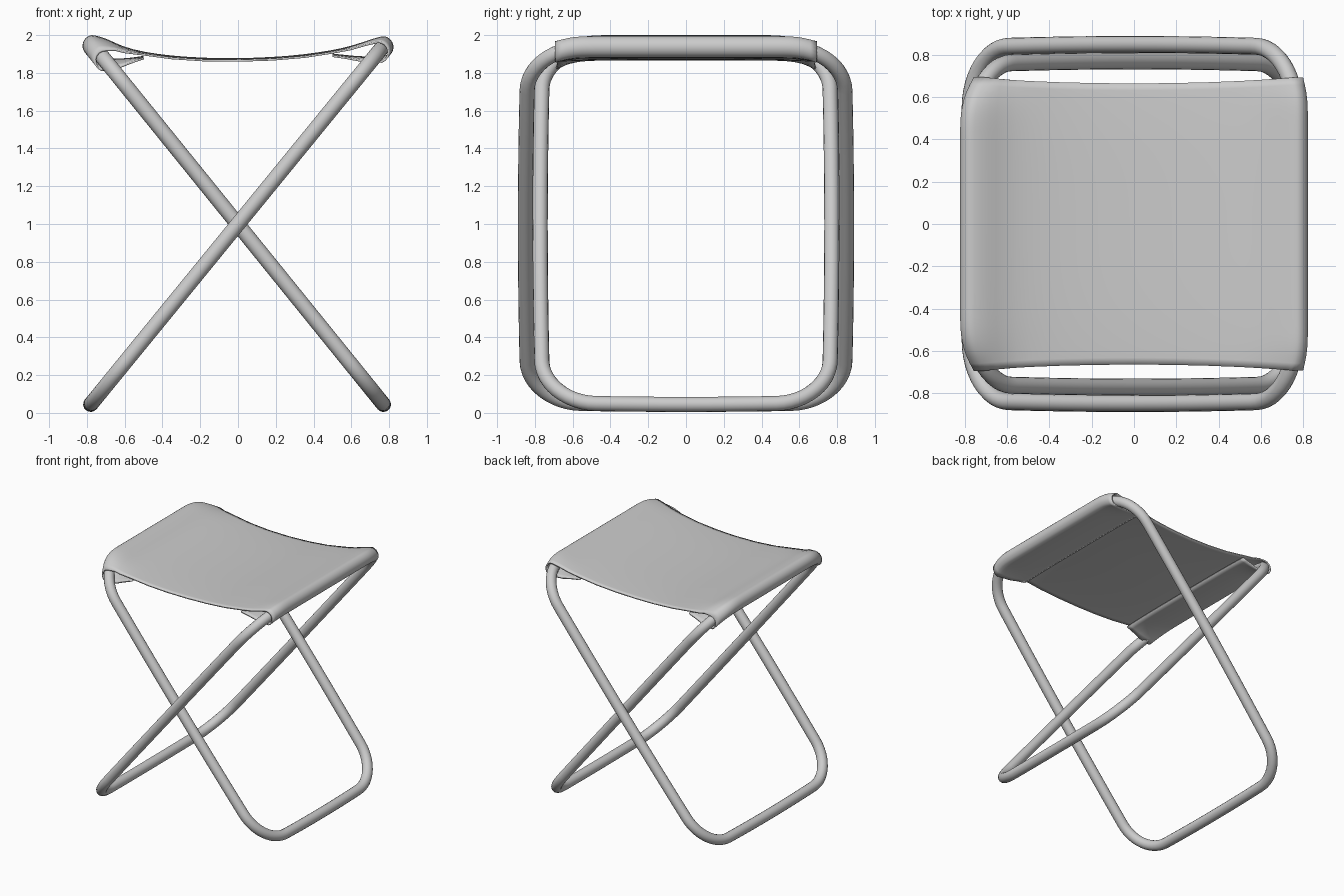
import bpy
import bmesh
from math import cos, sin, pi, radians, sqrt
from mathutils import Vector

cube = bpy.data.objects.get("Cube")
if cube:
    bpy.data.objects.remove(cube)


def make_material(name, colour):
    mat = bpy.data.materials.new(name)
    mat.use_nodes = True
    mat.diffuse_color = colour
    mat.node_tree.nodes["Principled BSDF"].inputs["Base Color"].default_value = colour
    return mat


grey = make_material("light grey", (0.6, 0.6, 0.6, 1))


def add_object(name, bm):
    bmesh.ops.recalc_face_normals(bm, faces=bm.faces)
    mesh = bpy.data.meshes.new(name)
    bm.to_mesh(mesh)
    bm.free()
    mesh.materials.append(grey)
    mesh.shade_smooth()
    obj = bpy.data.objects.new(name, mesh)
    bpy.context.collection.objects.link(obj)
    return obj


def skin(bm, rows, close_rows, close_cols):
    """Join rows of points into a grid of quads."""
    verts = [[bm.verts.new(p) for p in row] for row in rows]
    n, m = len(verts), len(verts[0])
    for i in range(n if close_rows else n - 1):
        for j in range(m if close_cols else m - 1):
            a, b = verts[i], verts[(i + 1) % n]
            k = (j + 1) % m
            bm.faces.new((a[j], a[k], b[k], b[j]))


TUBE, BEND, BOW = 0.04, 0.28, 0.015


# Rounded, slightly bowed tube loop tilted between a foot bar and a seat bar
def make_frame(name, foot, top, half_width):
    foot, top = Vector(foot), Vector(top)
    centre, up = (foot + top) / 2, (top - foot).normalized()
    half_len = (top - foot).length / 2 - BOW
    side = Vector((0, 1, 0))
    flat = []
    for q, (sy, ss) in enumerate(((1, 1), (-1, 1), (-1, -1), (1, -1))):
        for k in range(13):
            a = (q + k / 12) * pi / 2
            flat.append((sy * (half_width - BEND) + BEND * cos(a),
                         ss * (half_len - BEND) + BEND * sin(a)))
        # points along the straight run to the next corner
        a = (q + 1) * pi / 2
        nxt = ((-1, 1), (-1, -1), (1, -1), (1, 1))[q]
        end = (nxt[0] * (half_width - BEND) + BEND * cos(a),
               nxt[1] * (half_len - BEND) + BEND * sin(a))
        start = flat[-1]
        flat += [tuple(s + (e - s) * k / 8 for s, e in zip(start, end)) for k in range(1, 8)]
    path = []
    for y, s in flat:
        u, v = y / half_width, s / half_len
        path.append(centre + side * (y + BOW * u * (1 - v * v))
                    + up * (s + BOW * v * (1 - u * u)))
    normal = side.cross(up)
    rows = []
    for i, p in enumerate(path):
        tangent = (path[(i + 1) % len(path)] - path[i - 1]).normalized()
        out = tangent.cross(normal)
        rows.append([p + TUBE * (out * cos(a) + normal * sin(a))
                     for a in (2 * pi * k / 16 for k in range(16))])
    bm = bmesh.new()
    skin(bm, rows, True, True)
    return add_object(name, bm)


make_frame("outer_frame", (-0.78, 0, 0.045), (0.765, 0, 1.937), 0.835)
make_frame("inner_frame", (0.77, 0, 0.045), (-0.765, 0, 1.943), 0.757)


# Fabric half-section: under flap, sleeve round the bar, then out along the top.
# Each point carries how closely it follows the bend of the bar.
def sleeve(sign, z, flap, top):
    pts = [(sign * x, h, w) for x, h, w in flap]
    for k in range(9):
        a = radians(-70 - k * 26)
        pts.append((sign * (0.765 - 0.054 * cos(a + pi)), z + 0.054 * sin(a), 1))
    return pts + [(sign * x, h, w) for x, h, w in top]


left_flap = [(0.5, 1.885, 0), (0.58, 1.873, 0.2), (0.66, 1.868, 0.5)]
left_top = [(0.69, 1.975, 0.7), (0.62, 1.936, 0.3), (0.5, 1.905, 0), (0.35, 1.885, 0), (0.18, 1.874, 0)]
right_flap = [(0.5, 1.897, 0), (0.58, 1.889, 0.2), (0.66, 1.88, 0.5)]
right_top = [(0.69, 1.968, 0.7), (0.6, 1.937, 0.3), (0.5, 1.915, 0), (0.35, 1.892, 0), (0.18, 1.878, 0)]


def arc_section(sign, z, flap, top):
    pts = [(sign * x, h, w) for x, h, w in flap]
    for k in range(9):
        a = radians(-70 + k * 20)
        pts.append((sign * (0.765 + 0.054 * cos(a)), z + 0.054 * sin(a), 1))
    return pts + [(sign * x, h, w) for x, h, w in top]


profile = arc_section(-1, 1.943, left_flap, left_top) + [(0, 1.872, 0)]
profile += arc_section(1, 1.937, right_flap, right_top)[::-1]


def bar_drop(y, half_width):
    d = max(0, abs(y) - (half_width - BEND))
    return BEND - sqrt(BEND * BEND - d * d)


# Sagging seat with a sleeve on each side
rows = []
for i in range(21):
    t = -1 + i / 10
    row = []
    for x, z, follow in profile:
        y = t * (0.665 + 0.027 * min(1, abs(x) / 0.77) ** 2)
        drop = follow * bar_drop(y, 0.757 if x < 0 else 0.835)
        droop = 0.008 * t ** 4 * (1 - follow)
        row.append((x - 0.63 * drop * (1 if x > 0 else -1), y, z - 0.78 * drop - droop))
    rows.append(row)
bm = bmesh.new()
skin(bm, rows, False, False)
seat = add_object("fabric_seat", bm)
thick = seat.modifiers.new("thickness", 'SOLIDIFY')
thick.thickness = 0.01
thick.offset = 0
smooth = seat.modifiers.new("smooth", 'SUBSURF')
smooth.levels = smooth.render_levels = 1

# Keep the fabric's cut edges crisp
bpy.context.view_layer.objects.active = seat
seat.select_set(True)
thick.edge_crease_rim = 1
thick.edge_crease_inner = thick.edge_crease_outer = 1
